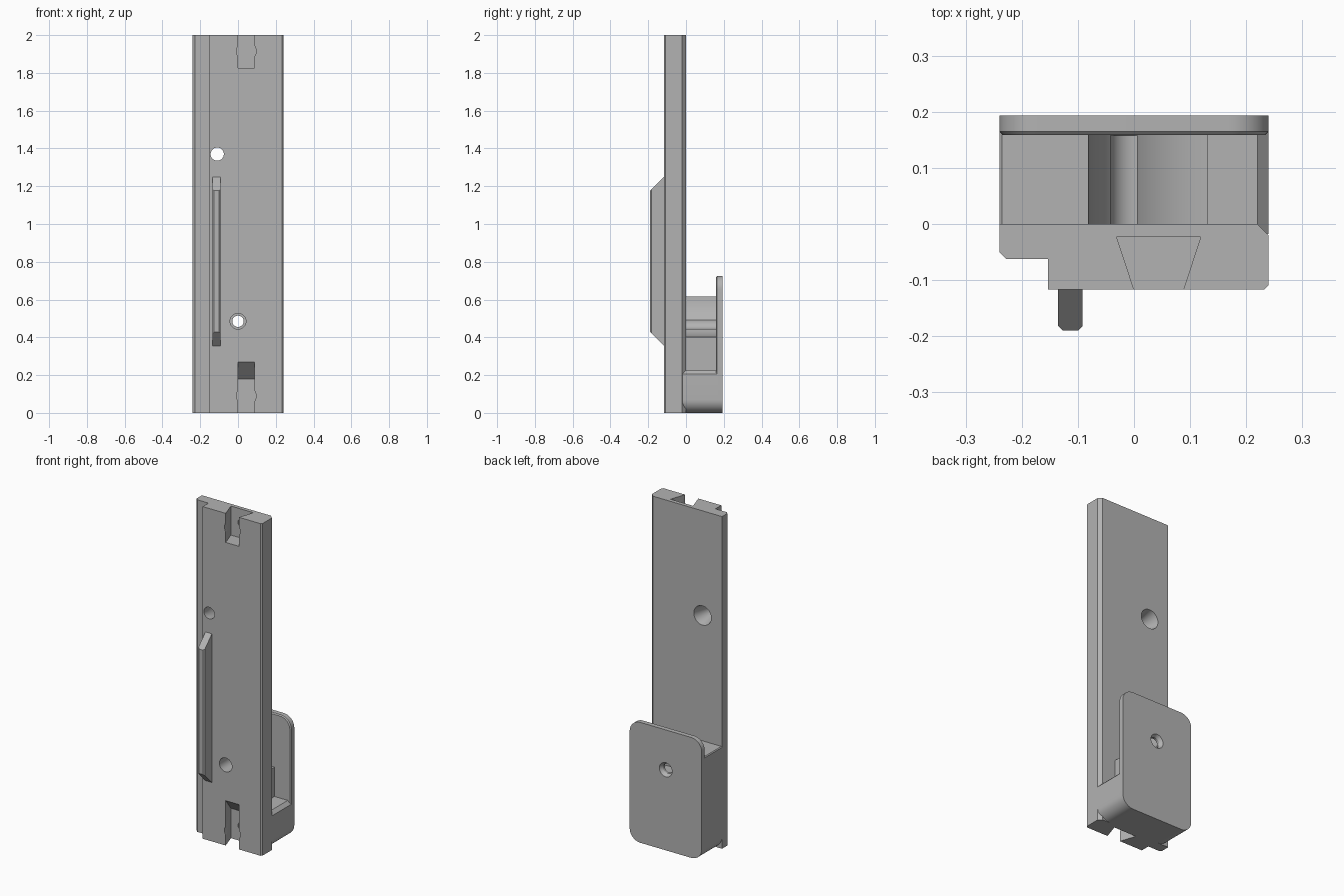
import bpy, bmesh
from math import cos, sin, pi, radians

cube = bpy.data.objects.get("Cube")
if cube:
    bpy.data.objects.remove(cube, do_unlink=True)

grey = bpy.data.materials.new("matte grey")
grey.use_nodes = True
tone = (0.45, 0.45, 0.45, 1)
grey.diffuse_color = tone
grey.node_tree.nodes["Principled BSDF"].inputs["Base Color"].default_value = tone


def loft(name, rings):
    """Closed solid through a sequence of matching rings."""
    bm = bmesh.new()
    loops = [[bm.verts.new(p) for p in ring] for ring in rings]
    n = len(loops[0])
    for a, b in zip(loops, loops[1:]):
        for i in range(n):
            j = (i + 1) % n
            bm.faces.new((a[i], a[j], b[j], b[i]))
    bm.faces.new(loops[0])
    bm.faces.new(loops[-1])
    bmesh.ops.recalc_face_normals(bm, faces=bm.faces)
    mesh = bpy.data.meshes.new(name)
    bm.to_mesh(mesh)
    bm.free()
    mesh.materials.append(grey)
    obj = bpy.data.objects.new(name, mesh)
    bpy.context.collection.objects.link(obj)
    return obj


def arc(cx, cz, r, start, end, steps=10):
    angles = [radians(start + (end - start) * i / steps) for i in range(steps + 1)]
    return [(cx + r * cos(a), cz + r * sin(a)) for a in angles]


def along_y(profile, y):
    return [(x, y, z) for x, z in profile]


def bore(name, x, z, stations):
    """Turned cutter running front to back; stations are (y, radius)."""
    rings = []
    for y, r in stations:
        circle = [(x + r * cos(i * pi / 20), z + r * sin(i * pi / 20)) for i in range(40)]
        rings.append(along_y(circle, y))
    return loft(name, rings)


def cut(obj, cutters):
    bpy.context.view_layer.objects.active = obj
    for cutter in cutters:
        mod = obj.modifiers.new("cut", 'BOOLEAN')
        mod.operation = 'DIFFERENCE'
        mod.solver = 'EXACT'
        mod.object = cutter
        bpy.ops.object.modifier_apply(modifier=mod.name)


# Back plate with a stepped edge and chamfers
outline = [(-0.24, 0), (-0.24, -0.05), (-0.228, -0.062), (-0.153, -0.062),
           (-0.153, -0.117), (0.232, -0.117), (0.24, -0.109), (0.24, -0.02), (0.22, 0)]
plate = loft("back_plate", [[(x, y, z) for x, y in outline] for z in (0, 2)])

# Dovetail slots; the lower one ends in a sloped roof
FRONT, FLOOR, MID = -0.117, -0.023, 0.044


def dovetail(name, z_open, z_front, z_floor):
    def section(zf, zb):
        return [(MID - 0.044, FRONT - 0.03, zf), (MID + 0.044, FRONT - 0.03, zf),
                (MID + 0.044, FRONT, zf), (MID + 0.075, FLOOR, zb),
                (MID - 0.075, FLOOR, zb), (MID - 0.044, FRONT, zf)]
    return loft(name, [section(z_open, z_open), section(z_front, z_floor)])


plate_cutters = [dovetail("upper_slot", 2.1, 1.825, 1.825),
                 dovetail("lower_slot", -0.1, 0.27, 0.18)]
for label, z in (("lower", 0.09), ("upper", 1.915)):
    plate_cutters.append(bore(label + "_entry", MID, z, [(-0.2, 0.052), (FLOOR, 0.052)]))
    plate_cutters.append(bore(label + "_screw", MID, z, [(-0.05, 0.028), (-0.018, 0.028)]))

# Countersunk mounting hole and the stepped hole through the hook
mount = bore("mount_hole", -0.11, 1.37,
             [(-0.2, 0.035), (-0.09, 0.035), (0, 0.058), (0.01, 0.06)])
access = bore("access_hole", 0, 0.485,
              [(-0.2, 0.042), (0.158, 0.042), (0.1585, 0.03), (0.175, 0.03), (0.21, 0.054)])
plate_cutters += [mount, access]
cut(plate, plate_cutters)

# Hook body: tall wall, concave saddle, step and low floor
R = 0.07
body = (arc(-0.24 + R, R, R, 180, 270) + arc(0.24 - R, R, R, 270, 360)
        + [(0.24, 0.205), (0.22, 0.225), (0.132, 0.225)]
        + arc(0.132, 0.615, 0.213, 270, 180, 16)
        + [(-0.235, 0.615), (-0.24, 0.61)])
hook = loft("hook_body", [along_y(body, y) for y in (-0.018, 0.17)])
cut(hook, [access])


# Rounded retaining flange with a fine inner chamfer
def rounded(inset):
    w, r = 0.24 - inset, R - inset
    c, top = 0.24 - R, 0.725 - R
    return (arc(-c, R, r, 180, 270) + arc(c, R, r, 270, 360)
            + arc(c, top, r, 0, 90) + arc(-c, top, r, 90, 180))


flange = loft("hook_flange", [along_y(rounded(0.006), 0.159),
                              along_y(rounded(0), 0.165), along_y(rounded(0), 0.193)])
cut(flange, [access])


# Front guide rail with ramped ends and chamfered long edges
def rail_section(x, tip):
    rise = FRONT - tip
    return [(x, FRONT + 0.01, 0.355), (x, FRONT, 0.355), (x, tip, 0.355 + rise),
            (x, tip, 1.25 - rise), (x, FRONT, 1.25), (x, FRONT + 0.01, 1.25)]


rail = loft("guide_rail", [rail_section(x, tip) for x, tip in
                           ((-0.135, -0.182), (-0.127, -0.19), (-0.1, -0.19), (-0.092, -0.182))])

for cutter in plate_cutters:
    bpy.data.objects.remove(cutter, do_unlink=True)

bpy.ops.object.select_all(action='DESELECT')
for obj in (plate, hook, flange, rail):
    obj.select_set(True)
bpy.context.view_layer.objects.active = plate
bpy.ops.object.shade_smooth_by_angle(angle=radians(25))
